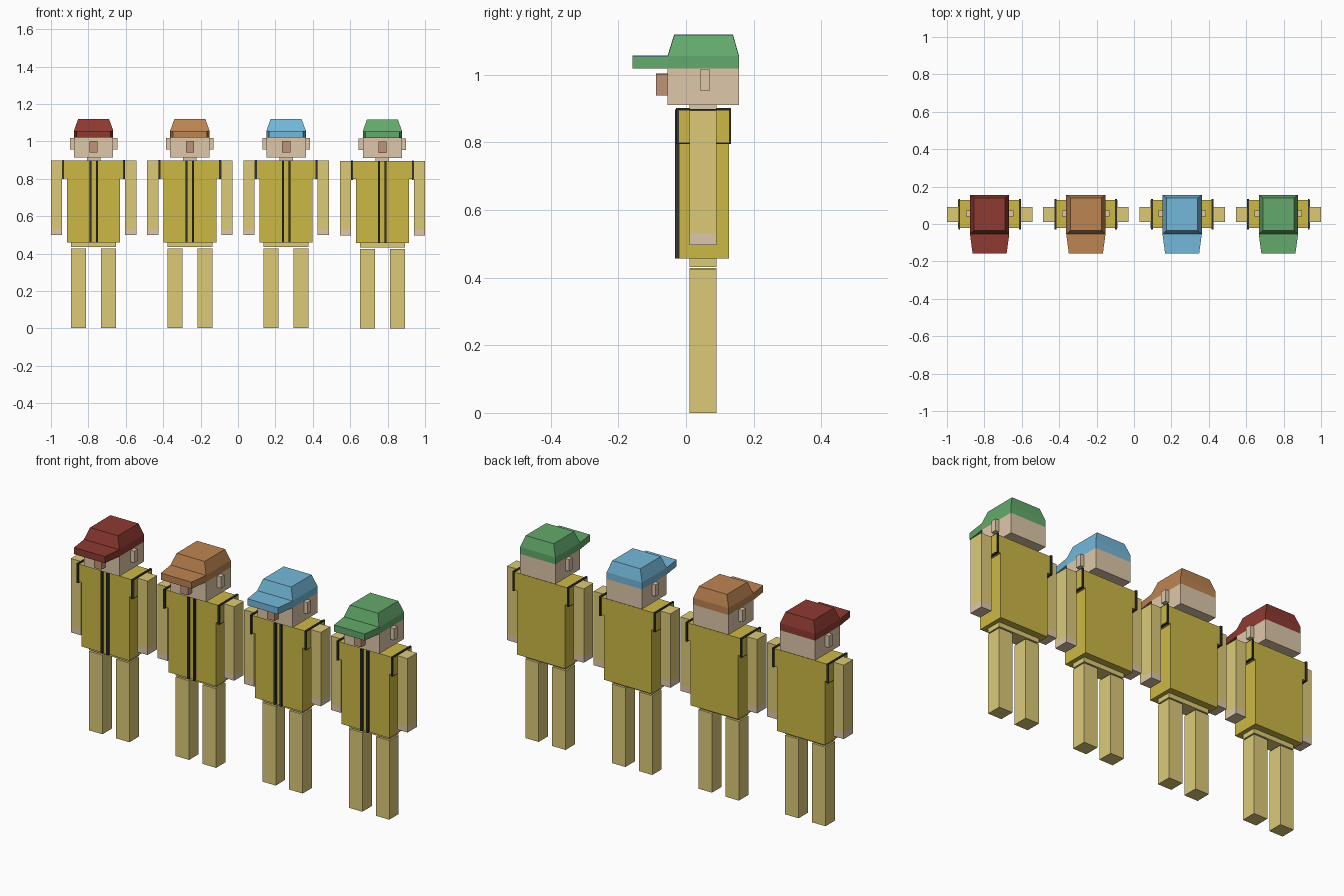
import bpy, bmesh

if "Cube" in bpy.data.objects:
    bpy.data.objects.remove(bpy.data.objects["Cube"])


def material(name, hex_code):
    # hex is sRGB, diffuse_color is linear
    m = bpy.data.materials.new(name)
    rgb = [int(hex_code[i:i + 2], 16) / 255 for i in (0, 2, 4)]
    m.diffuse_color = [c / 12.92 if c <= 0.04045 else ((c + 0.055) / 1.055) ** 2.4 for c in rgb] + [1]
    m.use_nodes = True
    m.node_tree.nodes["Principled BSDF"].inputs["Base Color"].default_value = m.diffuse_color
    return m


JACKET = material("jacket_yellow", "CDB845")
TROUSERS = material("trouser_yellow", "DCCA78")
SKIN = material("skin", "DEC8AA")
NOSE = material("nose_tan", "C09478")
DARK = material("dark_trim", "333330")
CAPS = [material("cap_red", "8F3A32"), material("cap_orange", "BD8552"),
        material("cap_blue", "74B9DA"), material("cap_green", "64AA6C")]


def loft(name, origin, rings, mat):
    # stack of four-cornered rings, each (x0, x1, x2, x3, y0, y1, z):
    # x0..x1 along the front edge at y0, x2..x3 along the back edge at y1
    bm = bmesh.new()
    loops = []
    for x0, x1, x2, x3, y0, y1, z in rings:
        pts = [(x0, y0), (x1, y0), (x3, y1), (x2, y1)]
        loops.append([bm.verts.new((x, y, z)) for x, y in pts])
    bm.faces.new(loops[0][::-1])
    bm.faces.new(loops[-1])
    for a, b in zip(loops, loops[1:]):
        for i in range(4):
            j = (i + 1) % 4
            bm.faces.new((a[i], a[j], b[j], b[i]))
    me = bpy.data.meshes.new(name)
    bm.to_mesh(me)
    bm.free()
    me.materials.append(mat)
    ob = bpy.data.objects.new(name, me)
    ob.location = origin
    bpy.context.collection.objects.link(ob)


def box(name, origin, x, y, z, mat):
    loft(name, origin, [(x[0], x[1], x[0], x[1], y[0], y[1], h) for h in z], mat)


def pair(name, origin, x, y, z, mat):
    box(name + "_left", origin, (-x[1], -x[0]), y, z, mat)
    box(name + "_right", origin, x, y, z, mat)


def figure(origin, cap):
    limb_y = (0.01, 0.09)
    # legs and waist
    pair("leg", origin, (0.04, 0.12), limb_y, (0, 0.425), TROUSERS)
    box("waist", origin, (-0.12, 0.12), limb_y, (0.432, 0.456), TROUSERS)
    # jacket with front stripes
    box("jacket", origin, (-0.142, 0.142), (-0.021, 0.127), (0.456, 0.894), JACKET)
    pair("front_stripe", origin, (0.012, 0.023), (-0.033, -0.021), (0.456, 0.894), DARK)
    # shoulders with trim bands
    pair("shoulder", origin, (0.142, 0.168), (-0.021, 0.127), (0.80, 0.894), JACKET)
    pair("shoulder_trim", origin, (0.157, 0.167), (-0.029, 0.133), (0.795, 0.899), DARK)
    # arms and hands
    pair("sleeve", origin, (0.168, 0.228), limb_y, (0.53, 0.894), TROUSERS)
    pair("hand", origin, (0.168, 0.228), limb_y, (0.497, 0.53), SKIN)
    # neck and head
    box("neck", origin, (-0.036, 0.036), limb_y, (0.894, 0.911), SKIN)
    box("head", origin, (-0.105, 0.105), (-0.054, 0.156), (0.911, 1.018), SKIN)
    pair("ear", origin, (0.105, 0.127), (0.041, 0.071), (0.953, 1.016), SKIN)
    box("nose", origin, (-0.022, 0.022), (-0.089, -0.054), (0.938, 1.0), NOSE)
    # cap crown and brim
    w, t = 0.105, 0.083
    loft("cap_crown", origin, [(-w, w, -w, w, -0.054, 0.156, 1.018),
                               (-w, w, -w, w, -0.054, 0.156, 1.055),
                               (-t, t, -t, t, -0.035, 0.139, 1.116)], cap)
    loft("cap_brim", origin, [(-0.091, 0.091, -w, w, -0.158, -0.054, z) for z in (1.018, 1.054)], cap)


for i, cap in enumerate(CAPS):
    lift = 0 if i == 3 else 0.003
    figure((-0.772 + i * 0.5147, 0, lift), cap)
